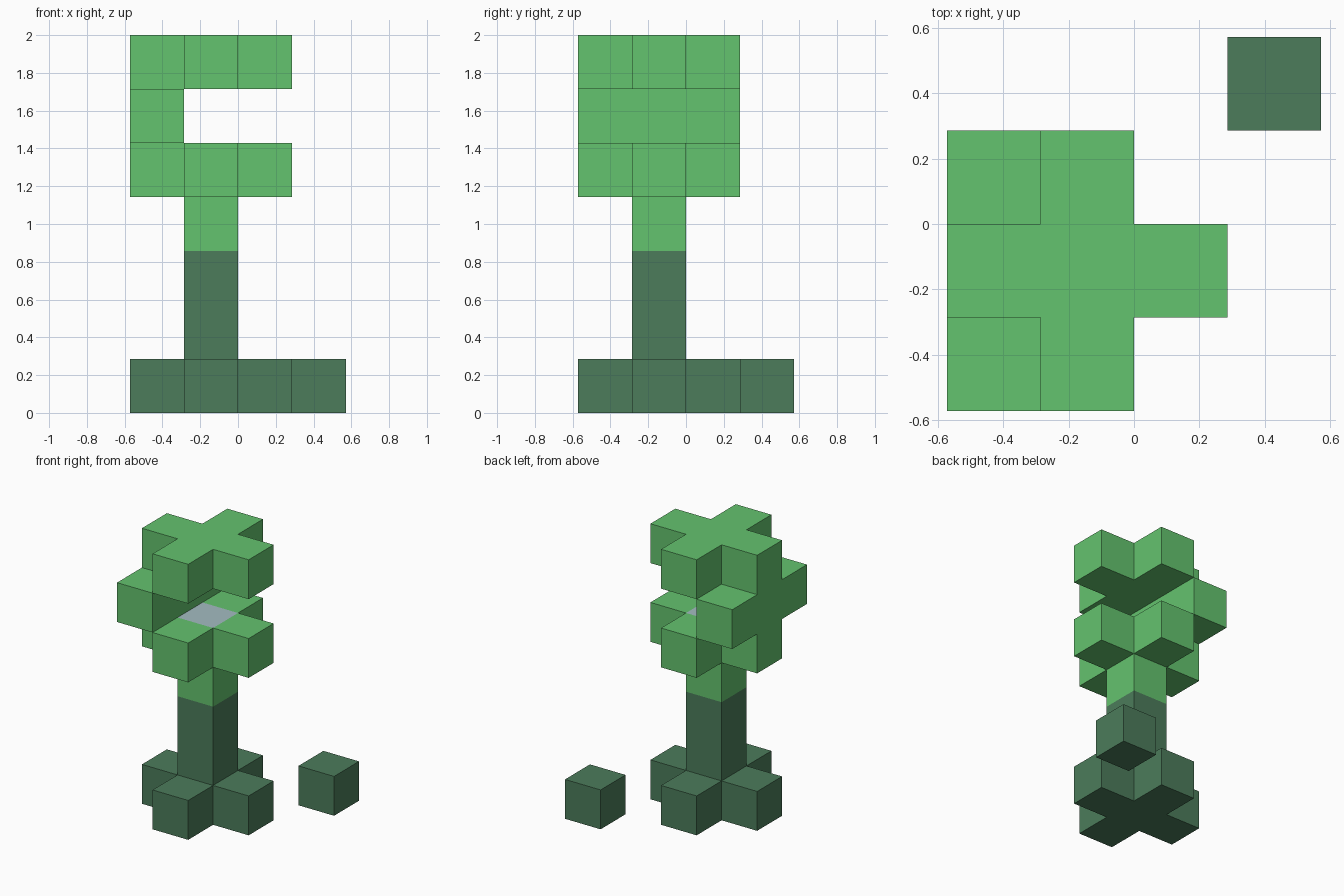
import bpy, bmesh
from mathutils import Vector

cube = bpy.data.objects.get("Cube")
if cube:
    bpy.data.objects.remove(cube, do_unlink=True)

UNIT = 2 / 7
ORIGIN = Vector((-2, -2, 0))
AXES = [Vector(v) for v in ((1, 0, 0), (0, 1, 0), (0, 0, 1))]


def material(name, srgb):
    linear = [((c / 255 + 0.055) / 1.055) ** 2.4 for c in srgb] + [1]
    mat = bpy.data.materials.new(name)
    mat.use_nodes = True
    mat.diffuse_color = linear
    mat.node_tree.nodes["Principled BSDF"].inputs["Base Color"].default_value = linear
    return mat


leaf = material("leaf green", (100, 195, 110))
bark = material("dark green", (76, 124, 91))
pale = material("pale grey", (163, 188, 193))


def plus(z):
    return {(1, 1, z), (0, 1, z), (2, 1, z), (1, 0, z), (1, 2, z)}


# Parts as sets of grid cells
parts = {
    "base": (plus(0), bark),
    "loose_block": ({(3, 3, 0)}, bark),
    "trunk": ({(1, 1, 1), (1, 1, 2)}, bark),
    "upper_trunk": ({(1, 1, 3)}, leaf),
    "lower_canopy": (plus(4), leaf),
    "canopy_wall": ({(0, y, 5) for y in range(3)}, leaf),
    "upper_canopy": (plus(6), leaf),
}
filled = set().union(*(cells for cells, mat in parts.values()))


def build(name, cells, mat):
    """Make the outer skin of a group of cells."""
    bm = bmesh.new()
    for cell in sorted(cells):
        middle = Vector(cell) + Vector((0.5, 0.5, 0.5)) + ORIGIN
        for i, axis in enumerate(AXES):
            u, v = AXES[(i + 1) % 3], AXES[(i + 2) % 3]
            for sign in (1, -1):
                normal = axis * sign
                if tuple(int(c) for c in Vector(cell) + normal) in filled:
                    continue
                side = u * sign
                corners = (-side - v, side - v, side + v, v - side)
                face = bm.faces.new([bm.verts.new((middle + (normal + c) / 2) * UNIT)
                                     for c in corners])
                # Pale patch in the middle of the open canopy floor
                if name == "lower_canopy" and cell[:2] == (1, 1) and normal.z > 0:
                    face.material_index = 1
    bmesh.ops.remove_doubles(bm, verts=bm.verts, dist=0.001)
    bmesh.ops.dissolve_limit(bm, angle_limit=0.01, verts=bm.verts, edges=bm.edges,
                             delimit={"MATERIAL"})
    mesh = bpy.data.meshes.new(name)
    bm.to_mesh(mesh)
    bm.free()
    mesh.materials.append(mat)
    if name == "lower_canopy":
        mesh.materials.append(pale)
    bpy.context.collection.objects.link(bpy.data.objects.new(name, mesh))


for name, (cells, mat) in parts.items():
    build(name, cells, mat)
